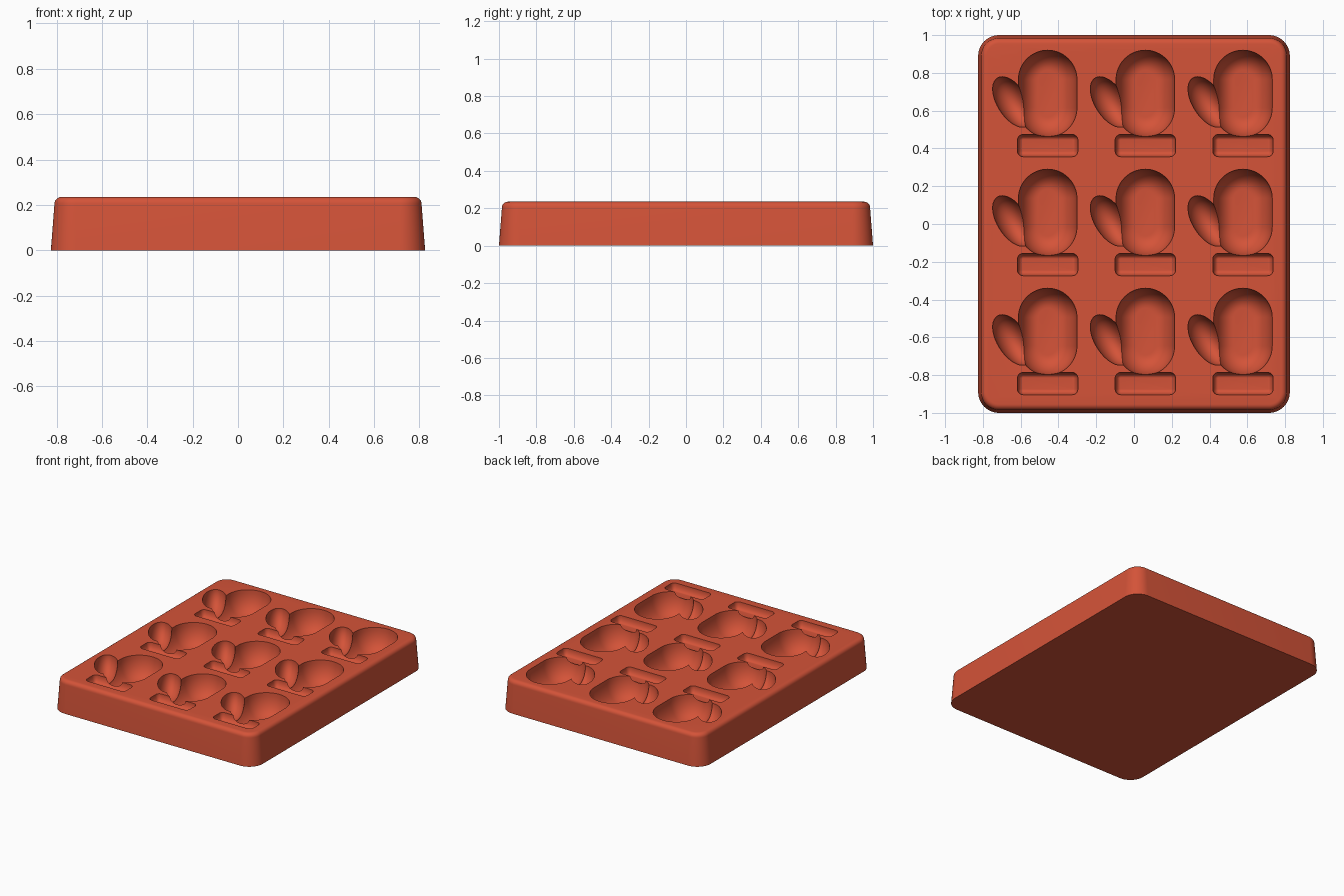
import bpy, bmesh
from math import sin, cos, pi, radians
from mathutils import Matrix

if "Cube" in bpy.data.objects:
    bpy.data.objects.remove(bpy.data.objects["Cube"])

TOP = 0.235
COLUMNS = (-0.457, 0.06, 0.577)
ROWS = (0.63, 0.0, -0.63)

silicone = bpy.data.materials.new("terracotta_red")
silicone.use_nodes = True
colour = (0.66, 0.087, 0.04, 1)
silicone.diffuse_color = colour
silicone.node_tree.nodes["Principled BSDF"].inputs["Base Color"].default_value = colour


def rounded_loft(bm, centre, half_x, half_y, radius, levels, steps=12):
    """Stack rounded rectangles; each level is (inset, height)."""
    rings = []
    for inset, z in levels:
        r = max(radius - inset, 0.004)
        ring = []
        for q, (sx, sy) in enumerate(((1, 1), (-1, 1), (-1, -1), (1, -1))):
            for i in range(steps + 1):
                a = (q + i / steps) * pi / 2
                ring.append(bm.verts.new((
                    centre[0] + sx * (half_x - inset - r) + r * cos(a),
                    centre[1] + sy * (half_y - inset - r) + r * sin(a), z)))
        rings.append(ring)
    n = len(rings[0])
    for low, high in zip(rings, rings[1:]):
        for i in range(n):
            j = (i + 1) % n
            bm.faces.new((low[i], low[j], high[j], high[i]))
    bm.faces.new(rings[0][::-1])
    bm.faces.new(rings[-1])


def make_object(name, bm):
    bmesh.ops.remove_doubles(bm, verts=bm.verts, dist=0.0002)
    bmesh.ops.recalc_face_normals(bm, faces=bm.faces)
    mesh = bpy.data.meshes.new(name)
    bm.to_mesh(mesh)
    bm.free()
    mesh.materials.append(silicone)
    obj = bpy.data.objects.new(name, mesh)
    bpy.context.scene.collection.objects.link(obj)
    return obj


def bowl(depth, roll, steps=10):
    """Levels of a rounded-bottom cavity, from its floor to above the tray."""
    arc = [(roll * (1 - cos(i / steps * pi / 2)),
            TOP - depth * sin(i / steps * pi / 2)) for i in range(steps, -1, -1)]
    return arc + [(0, TOP + 0.05)]


# Tray: tapered block with a rolled upper edge
bm = bmesh.new()
roll = 0.03
edge = [(0.016 + roll * (1 - cos(i * pi / 12)), TOP - roll + roll * sin(i * pi / 12))
        for i in range(7)]
rounded_loft(bm, (0, 0), 0.825, 1.0, 0.11, [(0, 0)] + edge)
tray = make_object("mould_tray", bm)

# Cutters: mitten palm, thumb and cuff, repeated on the grid
palm, thumb, cuff = bmesh.new(), bmesh.new(), bmesh.new()
for x in COLUMNS:
    for y in ROWS:
        rounded_loft(palm, (x, y + 0.06), 0.155, 0.23, 0.155, bowl(0.155, 0.105), 16)
        rounded_loft(cuff, (x, y - 0.215), 0.16, 0.059, 0.03, bowl(0.05, 0.028), 6)
        place = (Matrix.Translation((x - 0.187, y + 0.016, TOP))
                 @ Matrix.Rotation(radians(-58), 4, "Z")
                 @ Matrix.Diagonal((0.15, 0.08, 0.13, 1)))
        bmesh.ops.create_uvsphere(thumb, u_segments=40, v_segments=21,
                                  radius=1, matrix=place)

bpy.context.view_layer.objects.active = tray
tray.select_set(True)
for name, shape in (("palm_cutter", palm), ("thumb_cutter", thumb), ("cuff_cutter", cuff)):
    cutter = make_object(name, shape)
    cutter.hide_render = True
    cut = tray.modifiers.new(name, "BOOLEAN")
    cut.operation = "DIFFERENCE"
    cut.solver = "EXACT"
    cut.object = cutter
    bpy.ops.object.modifier_apply(modifier=cut.name)
    bpy.data.objects.remove(cutter)

bpy.ops.object.shade_smooth_by_angle(angle=radians(35))
